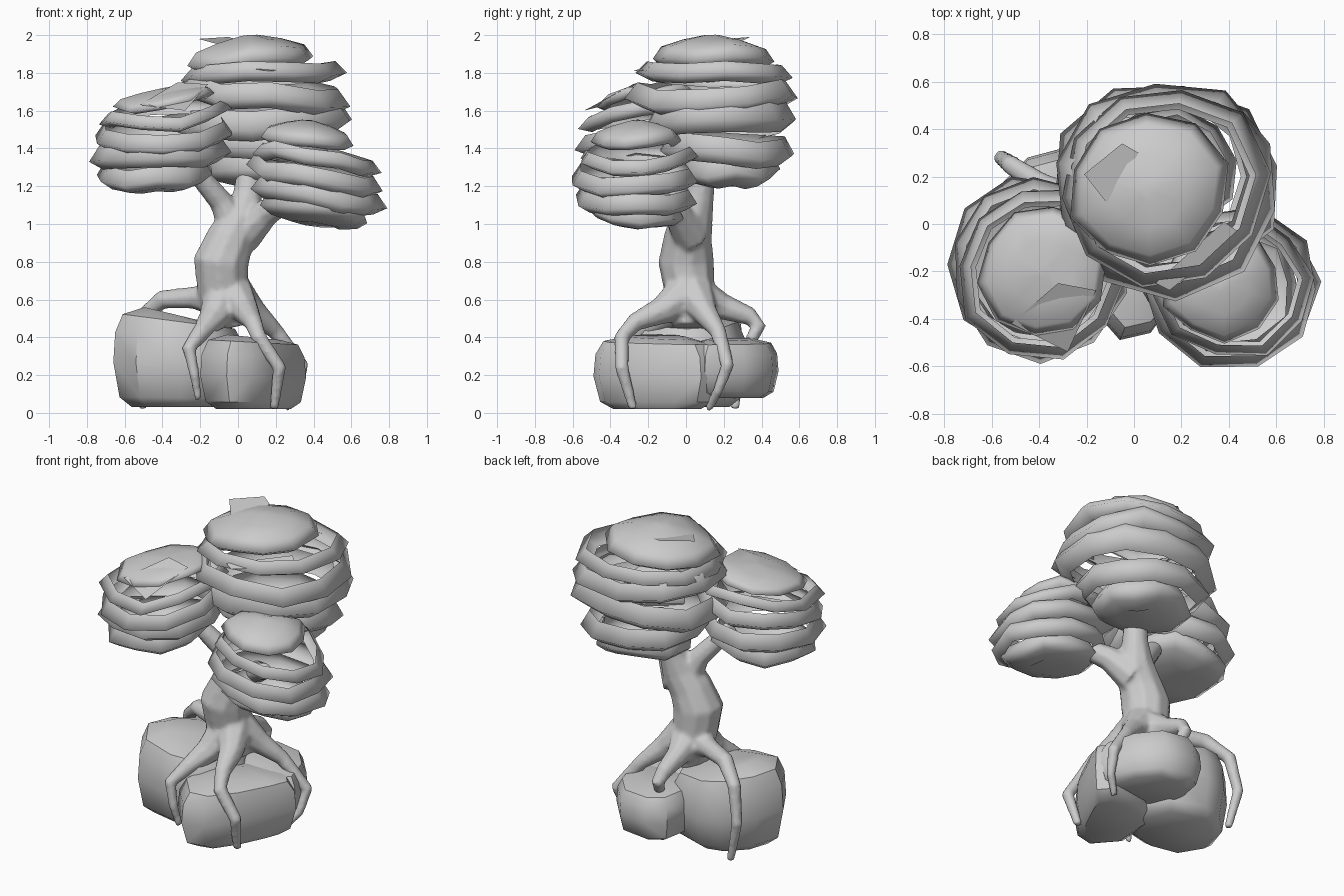
import bpy, bmesh, math, random
from mathutils import Vector

random.seed(7)
grey = bpy.data.materials.new("plain grey")
grey.diffuse_color = (0.6, 0.6, 0.6, 1)


def finish(name, bm, angle):
    """Turn a bmesh into a named, smooth-shaded object."""
    bmesh.ops.recalc_face_normals(bm, faces=bm.faces)
    me = bpy.data.meshes.new(name)
    bm.to_mesh(me)
    bm.free()
    ob = bpy.data.objects.new(name, me)
    bpy.context.collection.objects.link(ob)
    me.materials.append(grey)
    bpy.ops.object.select_all(action='DESELECT')
    ob.select_set(True)
    bpy.context.view_layer.objects.active = ob
    if angle < 180:
        bpy.ops.object.shade_smooth_by_angle(angle=math.radians(angle))
    else:
        bpy.ops.object.shade_smooth()
    return ob


def bridge(bm, rings, bottom=True, top=True):
    """Skin a stack of equal rings and cap the chosen ends."""
    n = len(rings[0])
    for a, b in zip(rings, rings[1:]):
        for i in range(n):
            j = (i + 1) % n
            bm.faces.new((a[i], a[j], b[j], b[i]))
    if bottom:
        bm.faces.new(rings[0])
    if top:
        bm.faces.new(rings[-1])


def rock(name, outline, z0, z1, tilt):
    """Rounded boulder from a plan outline, its top falling towards +x by tilt."""
    bm = bmesh.new()
    cx = sum(p[0] for p in outline) / len(outline)
    cy = sum(p[1] for p in outline) / len(outline)
    rings = []
    for f, t in ((0.7, 0), (0.9, 0.1), (1, 0.45), (0.97, 0.75), (0.85, 0.93), (0.5, 1)):
        rings.append([bm.verts.new((cx + (x - cx) * f, cy + (y - cy) * f,
                      z0 + (z1 - z0) * t - tilt * t * (x - cx))) for x, y in outline])
    bridge(bm, rings)
    finish(name, bm, 45)


def limb(bm, pts, n=8):
    """Tapered tube through (x, y, z, radius) points."""
    P = [Vector(p[:3]) for p in pts]
    rings = []
    side = None
    for k, p in enumerate(P):
        d = (P[min(k + 1, len(P) - 1)] - P[max(k - 1, 0)]).normalized()
        if side is None:
            side = d.orthogonal()
        side = (side - d * side.dot(d)).normalized()
        up = d.cross(side)
        rings.append([bm.verts.new(p + pts[k][3] * (side * math.cos(math.tau * i / n)
                      + up * math.sin(math.tau * i / n))) for i in range(n)])
    bridge(bm, rings)


def foliage(name, layers, lean=(0, 0), n=10):
    """Overlapping ragged skirts, lowest first: (cx, cy, rx, ry, rim z, height)."""
    bm = bmesh.new()
    for k, (cx, cy, rx, ry, z, h) in enumerate(layers):
        first, last = k == 0, k == len(layers) - 1
        turn = random.uniform(0, math.tau)
        sx = lean[0] + random.uniform(-0.08, 0.08)
        sy = lean[1] + random.uniform(-0.08, 0.08)
        wob = [random.uniform(0.92, 1.04) for _ in range(n)]
        drop = [random.uniform(-0.025, 0.025) for _ in range(n)]
        # only the ends of the stack are closed, the rest are open bands
        prof = [(0.8, -0.3), (1, 0), (0.86, 0.5)]
        if first:
            prof.insert(0, (0.45, -0.45))
        if last:
            prof += [(0.5, 0.8), (0.12, 1)]
        rings = []
        for f, t in prof:
            ring = []
            for i in range(n):
                a = turn + math.tau * i / n
                x, y = rx * f * wob[i] * math.cos(a), ry * f * wob[i] * math.sin(a)
                ring.append(bm.verts.new((cx + x, cy + y,
                            z + h * t + sx * x + sy * y + drop[i] * f)))
            rings.append(ring)
        bridge(bm, rings, first, last)
    finish(name, bm, 180)


def leaf(name, corners):
    """Thin loose flap of foliage."""
    bm = bmesh.new()
    bm.faces.new([bm.verts.new(c) for c in corners])
    finish(name, bm, 30)


# boulders under the roots
rock("left_rock", [(-0.66, -0.05), (-0.6, 0.13), (-0.45, 0.28), (-0.3, 0.32), (-0.06, 0.24),
                   (0.04, 0.0), (-0.1, -0.25), (-0.3, -0.3), (-0.54, -0.25)], 0.03, 0.52, 0.12)
rock("front_rock", [(-0.2, -0.33), (-0.06, -0.49), (0.07, -0.46), (0.2, -0.28), (0.31, -0.05),
                    (0.36, 0.08), (0.28, 0.17), (0.0, 0.13), (-0.18, 0.0)], 0.02, 0.4, 0.05)
rock("back_rock", [(-0.2, 0.2), (-0.16, 0.42), (-0.05, 0.49), (0.15, 0.46), (0.28, 0.31),
                   (0.34, 0.1), (0.25, 0.0), (0.05, 0.0), (-0.1, 0.05)], 0.08, 0.39, 0.03)

# trunk, branches and roots, fused into one smooth body
tree = bmesh.new()
limb(tree, [(-0.04, 0.03, 0.45, 0.11), (-0.06, 0.03, 0.54, 0.13), (-0.08, 0.02, 0.64, 0.135),
            (-0.09, 0.0, 0.8, 0.15), (-0.04, 0.01, 0.92, 0.13), (0.02, 0.03, 1.03, 0.115),
            (0.05, 0.07, 1.15, 0.08), (0.07, 0.1, 1.34, 0.065)], 10)
limbs = [
    # left and right branches
    [(0.0, 0.02, 0.94, 0.1), (-0.09, -0.01, 1.12, 0.065), (-0.26, -0.1, 1.32, 0.05)],
    [(0.02, 0.03, 0.94, 0.11), (0.15, -0.05, 1.06, 0.075), (0.33, -0.2, 1.17, 0.05)],
    # front left root
    [(-0.07, 0, 0.62, 0.12), (-0.13, -0.12, 0.5, 0.08), (-0.2, -0.24, 0.42, 0.05),
     (-0.26, -0.32, 0.34, 0.038), (-0.23, -0.33, 0.2, 0.028), (-0.21, -0.3, 0.07, 0.02)],
    # front root
    [(-0.03, 0, 0.63, 0.12), (0.04, -0.13, 0.54, 0.075), (0.08, -0.27, 0.48, 0.05),
     (0.11, -0.34, 0.4, 0.042), (0.22, -0.34, 0.24, 0.038), (0.19, -0.28, 0.02, 0.025)],
    # right root
    [(-0.02, 0.04, 0.62, 0.12), (0.09, 0.1, 0.53, 0.07), (0.2, 0.17, 0.43, 0.045),
     (0.34, 0.22, 0.25, 0.037), (0.32, 0.17, 0.12, 0.028), (0.25, 0.12, 0.02, 0.022)],
    # back root
    [(-0.06, 0.05, 0.62, 0.12), (-0.08, 0.2, 0.56, 0.07), (-0.08, 0.34, 0.51, 0.05),
     (-0.07, 0.385, 0.46, 0.042), (-0.05, 0.34, 0.38, 0.034)],
    # left root
    [(-0.1, 0.04, 0.6, 0.1), (-0.24, 0.1, 0.61, 0.06), (-0.4, 0.17, 0.6, 0.052),
     (-0.52, 0.25, 0.5, 0.042), (-0.56, 0.28, 0.28, 0.034), (-0.5, 0.26, 0.02, 0.024)],
]
for pts in limbs:
    limb(tree, pts)
trunk = finish("trunk_and_roots", tree, 180)
fuse = trunk.modifiers.new("fuse", 'REMESH')
fuse.mode = 'VOXEL'
fuse.voxel_size = 0.014
fuse.use_smooth_shade = True
soften = trunk.modifiers.new("soften", 'SMOOTH')
soften.factor = 0.5
soften.iterations = 4

# three leafy clumps
foliage("top_foliage", [
    (0.14, 0.23, 0.32, 0.28, 1.27, 0.16), (0.14, 0.22, 0.42, 0.38, 1.38, 0.18),
    (0.14, 0.18, 0.5, 0.44, 1.52, 0.2), (0.13, 0.16, 0.5, 0.47, 1.67, 0.17),
    (0.12, 0.16, 0.45, 0.44, 1.78, 0.13), (0.06, 0.14, 0.35, 0.34, 1.87, 0.13)])
foliage("left_foliage", [
    (-0.43, -0.18, 0.32, 0.33, 1.25, 0.15), (-0.41, -0.18, 0.37, 0.39, 1.36, 0.16),
    (-0.41, -0.18, 0.38, 0.4, 1.46, 0.14), (-0.39, -0.2, 0.37, 0.37, 1.57, 0.1),
    (-0.38, -0.2, 0.28, 0.29, 1.65, 0.07)], (0.09, 0.1))
foliage("right_foliage", [
    (0.41, -0.27, 0.3, 0.28, 1.06, 0.14), (0.42, -0.27, 0.36, 0.33, 1.13, 0.14),
    (0.41, -0.27, 0.38, 0.34, 1.24, 0.14), (0.41, -0.26, 0.36, 0.32, 1.34, 0.11),
    (0.37, -0.26, 0.26, 0.24, 1.45, 0.1)], (-0.12, 0))

# loose flaps on the clumps
leaf("top_flap", [(-0.21, 0.21, 1.98), (-0.1, 0.07, 1.95), (-0.08, 0.15, 1.96),
                  (0.02, 0.3, 1.97), (-0.05, 0.34, 1.99)])
leaf("front_flap", [(0.09, -0.25, 1.82), (0.15, -0.28, 1.81), (0.45, -0.04, 1.82), (0.38, 0.01, 1.85)])
leaf("left_flap", [(-0.52, -0.42, 1.63), (-0.28, -0.54, 1.6), (-0.16, -0.28, 1.74), (-0.32, -0.25, 1.75)])
